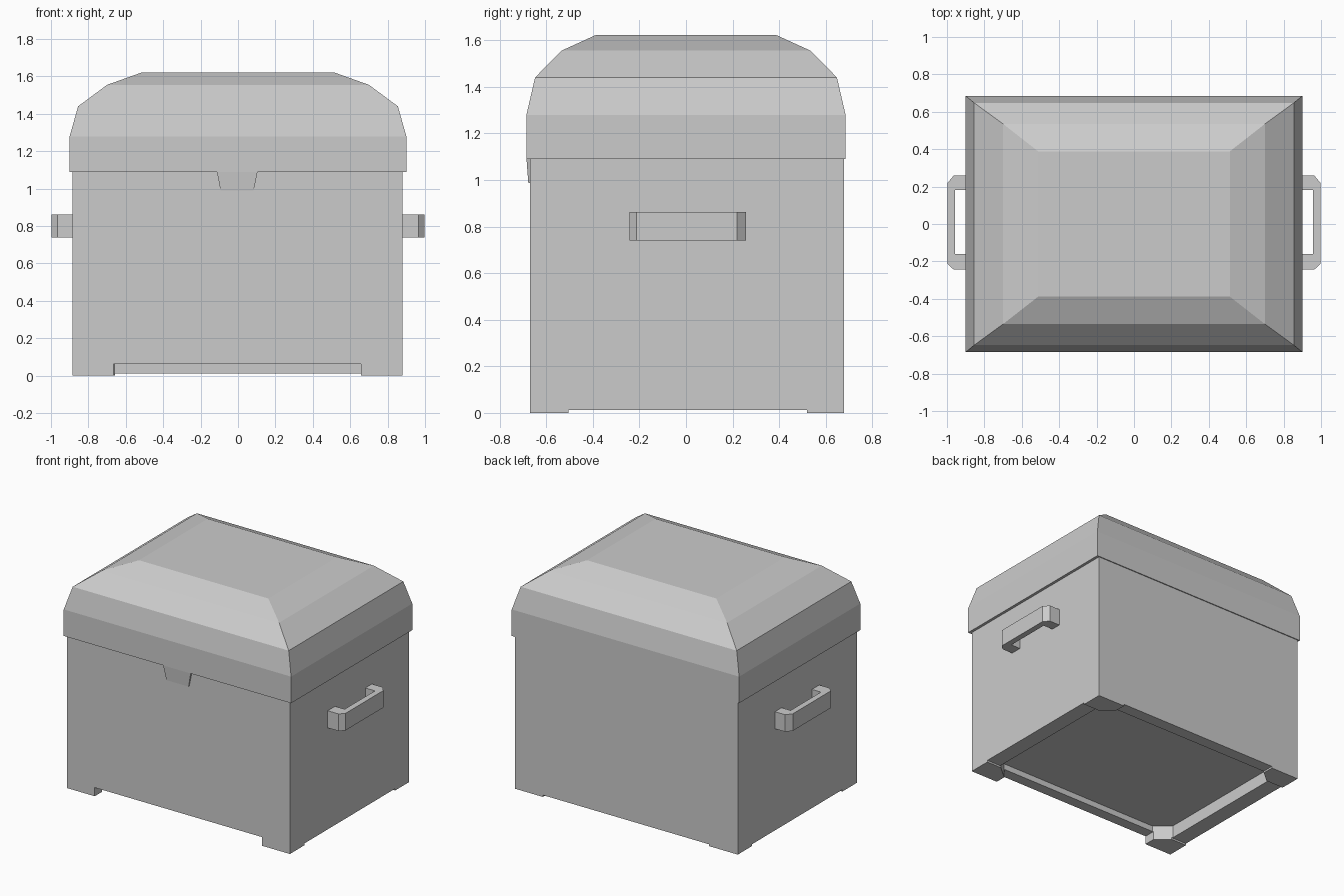
import bpy, bmesh

if "Cube" in bpy.data.objects:
    bpy.data.objects.remove(bpy.data.objects["Cube"])


def loft(name, rings):
    """Closed mesh from a stack of rings with equal point counts."""
    bm = bmesh.new()
    loops = [[bm.verts.new(p) for p in ring] for ring in rings]
    n = len(loops[0])
    for a, b in zip(loops, loops[1:]):
        for i in range(n):
            j = (i + 1) % n
            bm.faces.new((a[i], a[j], b[j], b[i]))
    bm.faces.new(loops[0])
    bm.faces.new(loops[-1])
    bmesh.ops.recalc_face_normals(bm, faces=bm.faces)
    mesh = bpy.data.meshes.new(name)
    bm.to_mesh(mesh)
    bm.free()
    obj = bpy.data.objects.new(name, mesh)
    bpy.context.collection.objects.link(obj)
    return obj


def prism(name, outline, z0, z1):
    return loft(name, [[(x, y, z) for x, y in outline] for z in (z0, z1)])


def rect(x0, x1, y0, y1):
    return [(x0, y0), (x1, y0), (x1, y1), (x0, y1)]


def cut(target, cutter):
    mod = target.modifiers.new("cut", 'BOOLEAN')
    mod.operation = 'DIFFERENCE'
    mod.solver = 'EXACT'
    mod.object = cutter
    bpy.context.view_layer.objects.active = target
    bpy.ops.object.modifier_apply(modifier=mod.name)
    bpy.data.objects.remove(cutter)


# Body box
body = prism("body", rect(-0.885, 0.88, -0.67, 0.678), 0, 1.10)

# Recessed underside with chamfered corners
X, Y, cx, cy = 0.765, 0.59, 0.105, 0.09
recess = [(X, -Y + cy), (X, Y - cy), (X - cx, Y), (-X + cx, Y),
          (-X, Y - cy), (-X, -Y + cy), (-X + cx, -Y), (X - cx, -Y)]
cut(body, prism("recess_cutter", recess, -0.1, 0.105))

# Gaps between the corner feet: tall at the front, shallow elsewhere
cut(body, prism("front_gap", rect(-0.665, 0.658, -0.8, -0.55), -0.1, 0.062))
cut(body, prism("back_gap", rect(-0.658, 0.658, 0.55, 0.8), -0.1, 0.013))
for x0, x1 in ((-1.0, -0.7), (0.7, 1.0)):
    cut(body, prism("side_gap", rect(x0, x1, -0.505, 0.52), -0.1, 0.013))

# Domed lid, stacked rectangles
lid_profile = [(0.90, 0.685, 1.09), (0.90, 0.685, 1.28), (0.855, 0.648, 1.44),
               (0.70, 0.535, 1.555), (0.512, 0.388, 1.622)]
loft("lid", [[(x, y, z) for x, y in rect(-a, a, -b, b)]
             for a, b, z in lid_profile])

# Tapered latch tab hanging from the lid front
loft("latch_tab", [
    [(x, y, 0.987) for x, y in rect(-0.093, 0.083, -0.677, -0.66)],
    [(x, y, 1.093) for x, y in rect(-0.113, 0.105, -0.685, -0.66)]])

# Side handles, mirrored
handle = [(0.87, -0.243), (0.965, -0.243), (0.998, -0.212), (0.998, 0.218),
          (0.965, 0.258), (0.87, 0.258), (0.87, 0.183), (0.956, 0.183),
          (0.956, -0.16), (0.87, -0.16)]
for side, s in (("right", 1), ("left", -1)):
    prism(side + "_handle", [(s * x, y) for x, y in handle], 0.74, 0.862)
